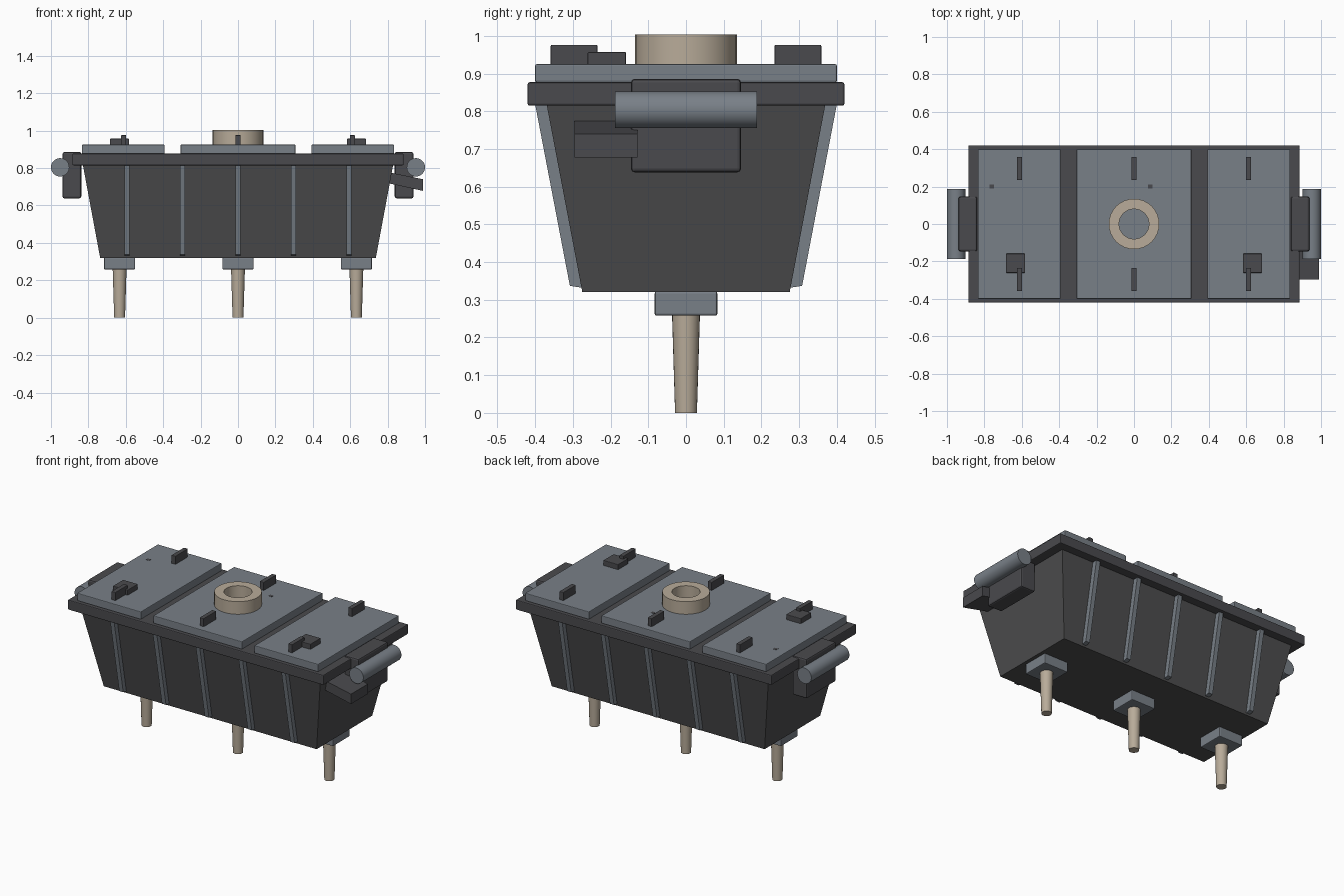
import bpy, bmesh, math
from mathutils import Matrix

if "Cube" in bpy.data.objects:
    bpy.data.objects.remove(bpy.data.objects["Cube"])


def material(name, rgb):
    m = bpy.data.materials.new(name)
    m.diffuse_color = (*rgb, 1)
    m.use_nodes = True
    m.node_tree.nodes["Principled BSDF"].inputs["Base Color"].default_value = m.diffuse_color
    return m


BODY = material("charcoal", (0.075, 0.075, 0.077))
DARK = material("dark_trim", (0.068, 0.068, 0.075))
STEEL = material("blue_grey_steel", (0.19, 0.215, 0.245))
TAN = material("tan_metal", (0.48, 0.41, 0.32))


def finish(name, bm, mat, bevel=0, smooth=False):
    bmesh.ops.recalc_face_normals(bm, faces=bm.faces)
    me = bpy.data.meshes.new(name)
    bm.to_mesh(me)
    bm.free()
    ob = bpy.data.objects.new(name, me)
    bpy.context.collection.objects.link(ob)
    me.materials.append(mat)
    if bevel:
        mod = ob.modifiers.new("bevel", "BEVEL")
        mod.width, mod.segments = bevel, 2
    if smooth:
        bpy.ops.object.select_all(action="DESELECT")
        ob.select_set(True)
        bpy.context.view_layer.objects.active = ob
        bpy.ops.object.shade_smooth_by_angle(angle=math.radians(35))
    return ob


def box(name, x, y, z, mat, bevel=0):
    """Box from (min, max) pairs."""
    bm = bmesh.new()
    bmesh.ops.create_cube(bm, size=1)
    for v in bm.verts:
        for i, r in enumerate((x, y, z)):
            v.co[i] = r[1] if v.co[i] > 0 else r[0]
    return finish(name, bm, mat, bevel)


def prism(name, pts, axis, lo, hi, mat):
    """Extrude a 2D outline along x (points are y,z) or y (points are x,z)."""
    bm = bmesh.new()
    place = (lambda p, t: (t, p[0], p[1])) if axis == "x" else (lambda p, t: (p[0], t, p[1]))
    face = bm.faces.new([bm.verts.new(place(p, lo)) for p in pts])
    ext = bmesh.ops.extrude_face_region(bm, geom=[face])
    for v in ext["geom"]:
        if isinstance(v, bmesh.types.BMVert):
            v.co["xyz".index(axis)] = hi
    return finish(name, bm, mat)


# Tapered body
bm = bmesh.new()
bmesh.ops.create_cube(bm, size=2)
for v in bm.verts:
    top = v.co.z > 0
    v.co.x *= 0.83 if top else 0.737
    v.co.y *= 0.37 if top else 0.275
    v.co.z = 0.82 if top else 0.32
finish("body", bm, BODY)

# Rim and lid panels
box("rim", (-0.885, 0.885), (-0.42, 0.42), (0.815, 0.877), DARK, 0.005)
for name, a, b in (("left", -0.835, -0.393), ("centre", -0.307, 0.307), ("right", 0.393, 0.835)):
    box(name + "_lid", (a, b), (-0.4, 0.4), (0.877, 0.925), STEEL, 0.004)

# Ring on the centre lid
bm = bmesh.new()
N = 32
loops = []
for r, z in ((0.135, 0.92), (0.135, 1.004), (0.08, 1.004), (0.08, 0.92)):
    loops.append([bm.verts.new((r * math.cos(i * math.tau / N), r * math.sin(i * math.tau / N), z))
                  for i in range(N)])
for k in range(4):
    a, b = loops[k], loops[(k + 1) % 4]
    for i in range(N):
        j = (i + 1) % N
        bm.faces.new((a[i], a[j], b[j], b[i]))
finish("lid_ring", bm, TAN, smooth=True)

# Lid tabs, latches and small flush marks
for x in (-0.612, 0, 0.612):
    for s in (-1, 1):
        box("lid_tab", (x - 0.014, x + 0.014), (s * 0.297 - 0.062, s * 0.297 + 0.062),
            (0.92, 0.976), DARK, 0.003)
for x in (-0.633, 0.633):
    box("latch", (x - 0.051, x + 0.051), (-0.261, -0.159), (0.92, 0.957), DARK, 0.003)
for x in (-0.76, 0.088):
    box("lid_mark", (x - 0.012, x + 0.012), (0.19, 0.21), (0.92, 0.926), DARK)

# Slanted side ribs, following the wall slope
for x in (-0.593, -0.297, 0, 0.297, 0.593):
    for s in (-1, 1):
        pts = [(s * y, z) for y, z in ((0.27, 0.331), (0.308, 0.337), (0.4, 0.818), (0.36, 0.818))]
        prism("side_rib", pts, "x", x - 0.014, x + 0.014, STEEL)

# End brackets with round grips
for s in (-1, 1):
    box("end_bracket", sorted((s * 0.838, s * 0.938)), (-0.146, 0.146), (0.638, 0.886), DARK, 0.01)
    bm = bmesh.new()
    bmesh.ops.create_cone(bm, cap_ends=True, segments=32, radius1=0.049, radius2=0.049, depth=0.376,
                          matrix=Matrix.Translation((s * 0.951, 0, 0.804)) @ Matrix.Rotation(math.pi / 2, 4, "X"))
    finish("end_grip", bm, STEEL, smooth=True)

# Sloping spout on the right end
prism("spout", [(0.79, 0.781), (0.99, 0.74), (0.99, 0.678), (0.79, 0.722)], "y", -0.296, -0.128, DARK)

# Feet: mounting pads and tapered pegs
for x in (-0.633, 0, 0.633):
    box("foot_pad", (x - 0.083, x + 0.083), (-0.083, 0.083), (0.258, 0.322), STEEL, 0.005)
    bm = bmesh.new()
    bmesh.ops.create_cone(bm, cap_ends=True, segments=24, radius1=0.029, radius2=0.037, depth=0.26,
                          matrix=Matrix.Translation((x, 0, 0.13)))
    finish("foot_peg", bm, TAN, smooth=True)
